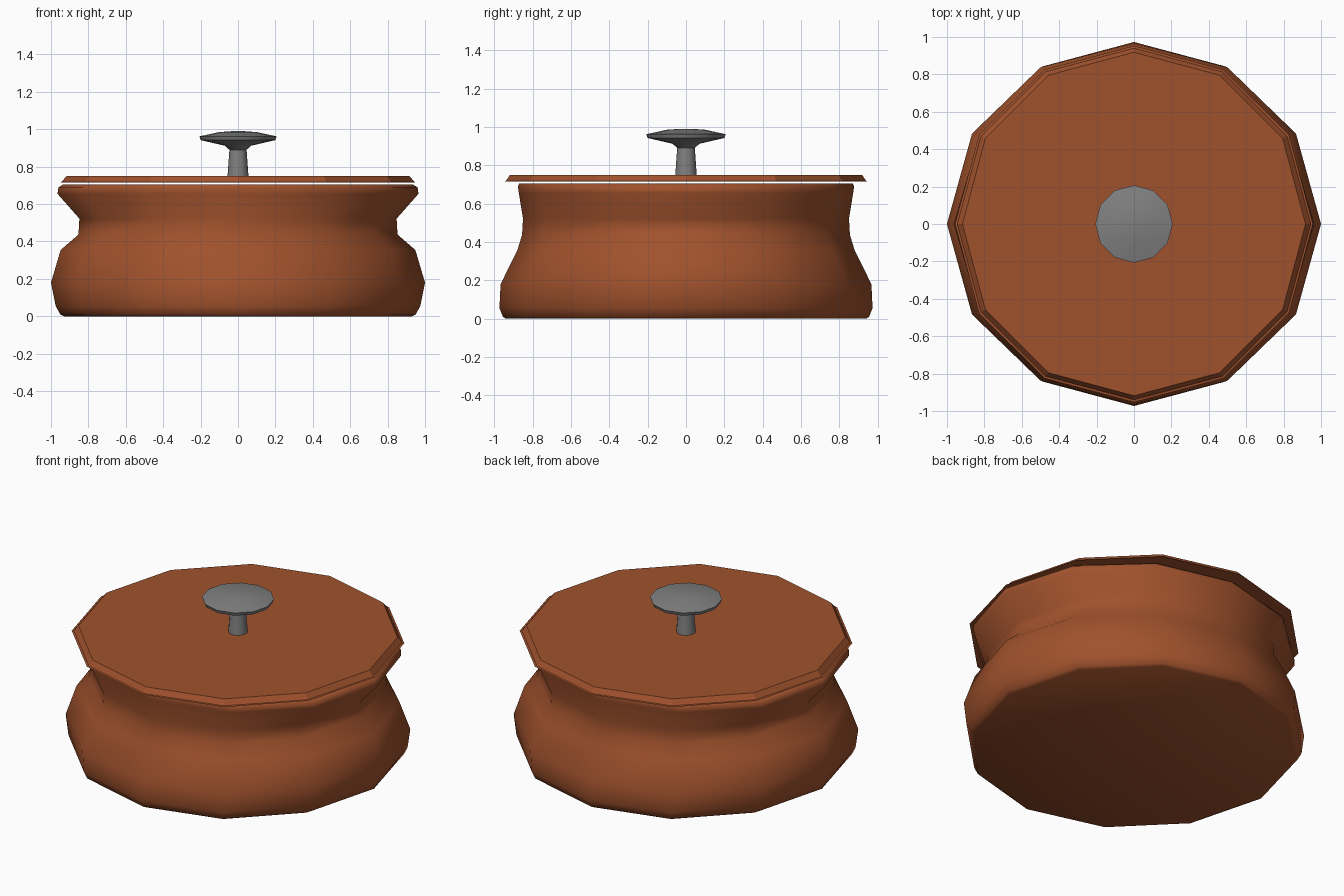
import bpy, bmesh, math

if "Cube" in bpy.data.objects:
    bpy.data.objects.remove(bpy.data.objects["Cube"])

def material(name, rgb):
    m = bpy.data.materials.new(name)
    m.diffuse_color = (*rgb, 1)
    m.use_nodes = True
    m.node_tree.nodes["Principled BSDF"].inputs["Base Color"].default_value = m.diffuse_color
    return m

clay = material("sienna_clay", (0.352, 0.084, 0.026))
grey = material("grey_metal", (0.216, 0.216, 0.216))

def lathe(name, rings, mat, angle, sides=12):
    """Stack of elliptical rings (x radius, y radius, z), capped at both ends."""
    bm = bmesh.new()
    loops = []
    for rx, ry, z in rings:
        loops.append([bm.verts.new((rx * math.cos(2 * math.pi * i / sides),
                                    ry * math.sin(2 * math.pi * i / sides), z))
                      for i in range(sides)])
    for a, b in zip(loops, loops[1:]):
        for i in range(sides):
            j = (i + 1) % sides
            bm.faces.new((a[i], a[j], b[j], b[i]))
    bm.faces.new(loops[0][::-1])
    bm.faces.new(loops[-1])
    me = bpy.data.meshes.new(name)
    bm.to_mesh(me)
    bm.free()
    me.materials.append(mat)
    ob = bpy.data.objects.new(name, me)
    bpy.context.collection.objects.link(ob)
    if angle:
        bpy.ops.object.select_all(action='DESELECT')
        ob.select_set(True)
        bpy.context.view_layer.objects.active = ob
        bpy.ops.object.shade_smooth_by_angle(angle=math.radians(angle))
    return ob

# Pot body: pinched waist, stronger on the left and right sides
lathe("pot_body", [
    (0.93, 0.94, 0.0), (0.95, 0.955, 0.01), (0.975, 0.973, 0.055),
    (1.0, 0.967, 0.18), (0.948, 0.88, 0.355), (0.853, 0.855, 0.437),
    (0.848, 0.85, 0.522), (0.965, 0.872, 0.655), (0.96, 0.877, 0.69),
    (0.935, 0.87, 0.705)], clay, 60)

# Lid: thin bevelled plate floating just above the rim
lathe("lid", [(0.957, 0.953, 0.715), (0.945, 0.94, 0.717),
              (0.917, 0.918, 0.75)], clay, 0)

# Knob: tapered stem flaring into a shallow domed disc
lathe("knob", [(r, r, z) for r, z in [
    (0.056, 0.748), (0.046, 0.89), (0.07, 0.912), (0.2, 0.942),
    (0.207, 0.962), (0.1, 0.985), (0.03, 0.99)]], grey, 35)
